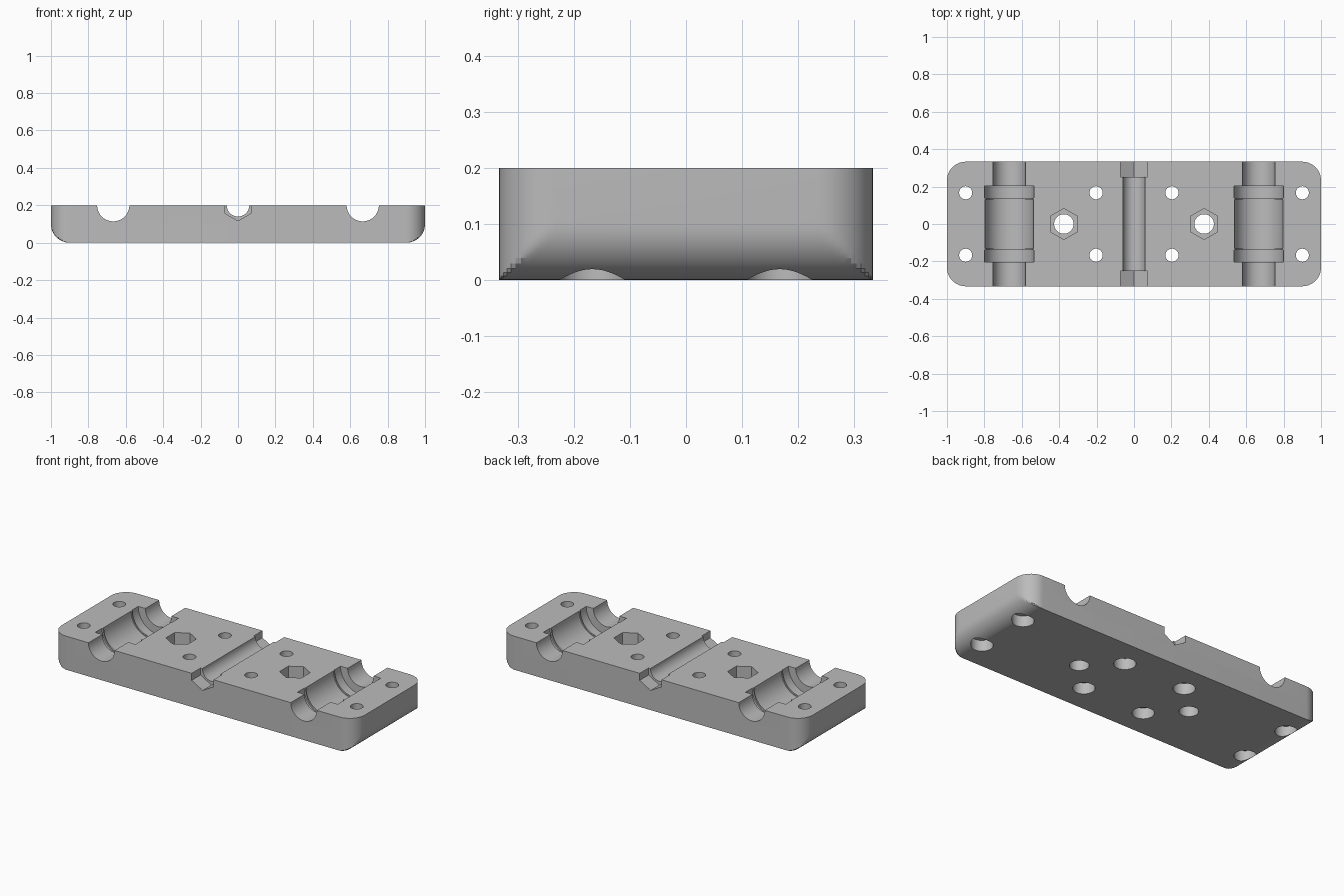
import bpy, bmesh
from math import sin, cos, pi, radians
from mathutils import Matrix

HALF_X, HALF_Y, TOP, ROUND = 1.0, 0.333, 0.2, 0.1
STEPS = 12

cube = bpy.data.objects.get("Cube")
if cube:
    bpy.data.objects.remove(cube, do_unlink=True)

grey = bpy.data.materials.new("plain grey")
grey.use_nodes = True
grey.diffuse_color = (0.5, 0.5, 0.5, 1)
grey.node_tree.nodes["Principled BSDF"].inputs["Base Color"].default_value = (0.5, 0.5, 0.5, 1)


def finish(bm, name):
    bmesh.ops.recalc_face_normals(bm, faces=bm.faces)
    mesh = bpy.data.meshes.new(name)
    bm.to_mesh(mesh)
    bm.free()
    mesh.materials.append(grey)
    obj = bpy.data.objects.new(name, mesh)
    bpy.context.collection.objects.link(obj)
    return obj


def skin(bm, rings):
    """Join equal rings of points into a closed solid."""
    rings = [[bm.verts.new(p) for p in ring] for ring in rings]
    n = len(rings[0])
    for a, b in zip(rings, rings[1:]):
        for i in range(n):
            j = (i + 1) % n
            bm.faces.new((a[i], a[j], b[j], b[i]))
    bm.faces.new(rings[0])
    bm.faces.new(rings[-1])


def rounded_plate():
    """Plate with rounded corners and rounded lower ends."""
    angles = [i * pi / 2 / STEPS for i in range(STEPS + 1)]
    arc = [(HALF_X - ROUND + ROUND * cos(a), HALF_Y - ROUND + ROUND * sin(a)) for a in angles]
    outline = arc + [(-x, y) for x, y in reversed(arc)]
    outline += [(-x, -y) for x, y in arc] + [(x, -y) for x, y in reversed(arc)]
    levels = [(HALF_X - ROUND + ROUND * cos(a), ROUND - ROUND * sin(a)) for a in reversed(angles)]
    levels.append((HALF_X, TOP))
    bm = bmesh.new()
    skin(bm, [[(max(-e, min(e, x)), y, z) for x, y in outline] for e, z in levels])
    return finish(bm, "base_plate")


def turned(name, profile, place, sides=64, along_y=False):
    """Turned cutter from (position, radius) pairs, upright or lying along y."""
    bm = bmesh.new()
    ring = [2 * pi * (i + 0.5) / sides for i in range(sides)]
    skin(bm, [[(r * sin(a), r * cos(a), t) for a in ring] for t, r in profile])
    turn = Matrix.Rotation(radians(-90), 4, "X") if along_y else Matrix()
    bm.transform(Matrix.Translation(place) @ turn)
    return finish(bm, name)


def mirrored(half):
    return [(-t, r) for t, r in reversed(half)] + half


cutters = []

# bearing beds with retaining ridges and shaft channels
bed = mirrored([(0.131, 0.130), (0.131, 0.124), (0.139, 0.124), (0.139, 0.133),
                (0.203, 0.133), (0.203, 0.086), (0.5, 0.086)])
for side in (-1, 1):
    cutters.append(turned("bearing_bed", bed, (side * 0.667, 0, TOP), 96, True))

    # nut pockets with bolt holes through the plate
    spot = (side * 0.375, 0, 0)
    cutters.append(turned("bolt_hole", [(-0.1, 0.052), (0.3, 0.052)], spot))
    pocket = turned("nut_pocket", [(0.1, 0.083), (0.3, 0.083)], spot, 6)
    # turn the hexagon so its points face front and back
    pocket.data.transform(Matrix.Translation(spot) @ Matrix.Rotation(pi / 6, 4, "Z")
                          @ Matrix.Translation((-spot[0], 0, 0)))
    cutters.append(pocket)

    # nut seats at both ends of the middle channel, point down
    seat = turned("end_nut_seat", [(0.25, 0.083), (0.5, 0.083)], (0, 0, 0), 6, True)
    seat.data.transform(Matrix.Translation((0, 0, TOP)) @ Matrix.Rotation(pi / 6, 4, "Y")
                        @ Matrix.Scale(side, 4, (0, 1, 0)))
    if side < 0:
        seat.data.flip_normals()
    cutters.append(seat)

    # counterbored screw holes
    screw = [(-0.1, 0.059), (0.065, 0.059), (0.065, 0.035), (0.3, 0.035)]
    for x in (0.9, 0.203):
        for y in (-0.167, 0.167):
            cutters.append(turned("screw_hole", screw, (side * x, y, 0), 48))

# middle rod channel
cutters.append(turned("rod_channel", [(-0.5, 0.06), (0.5, 0.06)], (0, 0, TOP), 64, True))

plate = rounded_plate()
bpy.ops.object.select_all(action="DESELECT")
plate.select_set(True)
bpy.context.view_layer.objects.active = plate
for cutter in cutters:
    cutter.hide_render = True
    cut = plate.modifiers.new(cutter.name, "BOOLEAN")
    cut.operation, cut.solver, cut.object = "DIFFERENCE", "EXACT", cutter
    bpy.ops.object.modifier_apply(modifier=cut.name)
    bpy.data.objects.remove(cutter, do_unlink=True)

bpy.ops.object.shade_smooth_by_angle(angle=radians(25))
